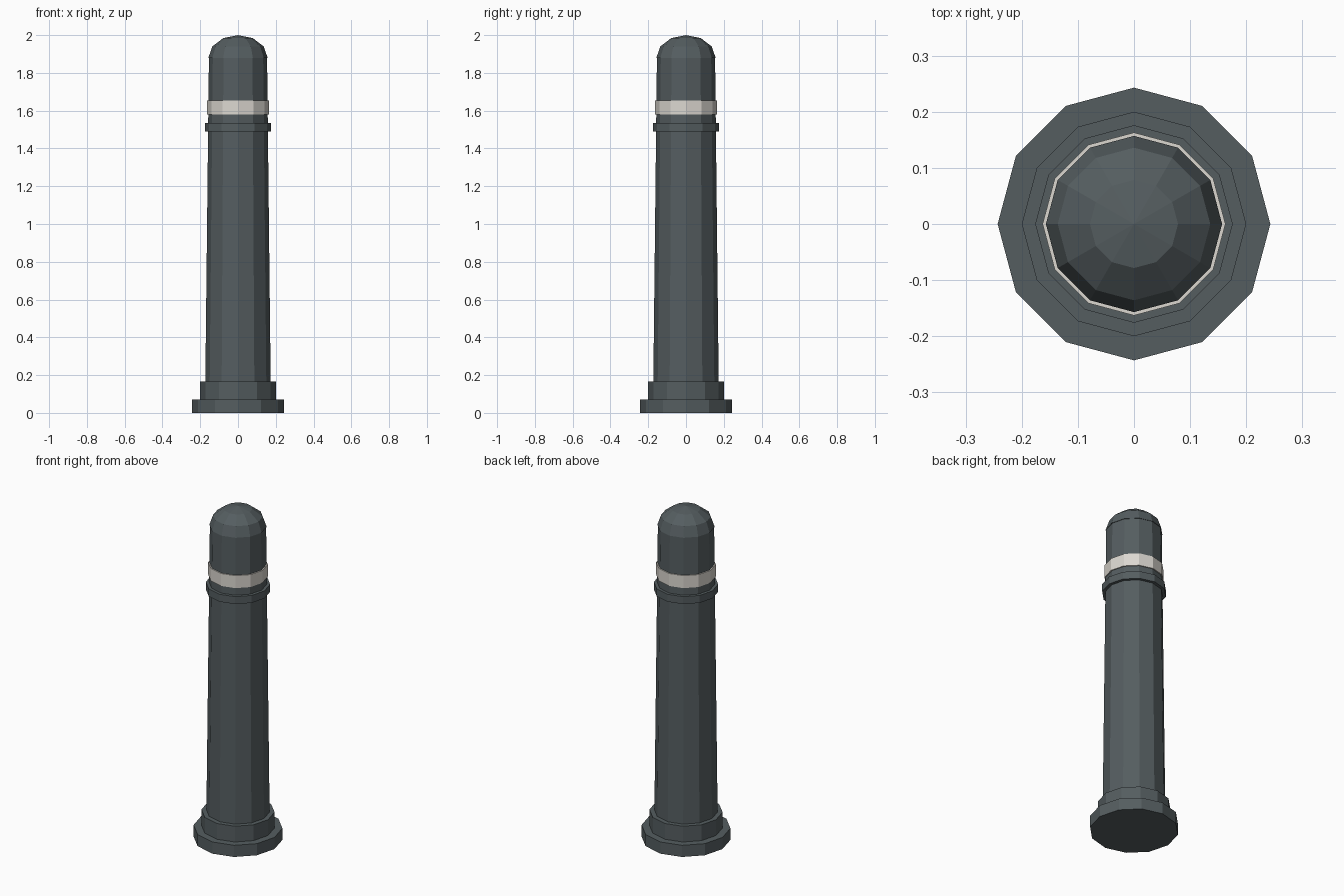
import bpy
import bmesh
from math import cos, sin, pi

SIDES = 12

cube = bpy.data.objects.get("Cube")
if cube:
    bpy.data.objects.remove(cube, do_unlink=True)


def make_material(name, rgb):
    mat = bpy.data.materials.new(name)
    mat.use_nodes = True
    colour = (*rgb, 1.0)
    mat.diffuse_color = colour
    mat.node_tree.nodes["Principled BSDF"].inputs["Base Color"].default_value = colour
    return mat


def lathe(name, profile, mat):
    """Turn (radius, height) points into a closed, faceted solid."""
    bm = bmesh.new()
    rings = []
    for radius, z in profile:
        if radius == 0:
            rings.append([bm.verts.new((0, 0, z))] * SIDES)
        else:
            rings.append([bm.verts.new((radius * cos(2 * pi * i / SIDES),
                                        radius * sin(2 * pi * i / SIDES), z))
                          for i in range(SIDES)])
    for low, high in zip(rings, rings[1:]):
        for i in range(SIDES):
            j = (i + 1) % SIDES
            corners = [low[i], low[j], high[j], high[i]]
            bm.faces.new(list(dict.fromkeys(corners)))
    # Close the open ends
    bm.faces.new(rings[0][::-1])
    if profile[-1][0] > 0:
        bm.faces.new(rings[-1])
    bmesh.ops.recalc_face_normals(bm, faces=bm.faces)
    mesh = bpy.data.meshes.new(name)
    bm.to_mesh(mesh)
    bm.free()
    mesh.materials.append(mat)
    obj = bpy.data.objects.new(name, mesh)
    bpy.context.collection.objects.link(obj)
    return obj


slate = make_material("dark slate metal", (0.09, 0.11, 0.117))
pale = make_material("pale band", (0.71, 0.68, 0.63))

# Stepped foot
lathe("base_plate", [(0.243, 0), (0.243, 0.07)], slate)
lathe("plinth", [(0.2, 0.07), (0.2, 0.165)], slate)

# Tapered post with its raised rings
lathe("shaft", [(0.173, 0.165), (0.154, 1.88)], slate)
lathe("collar", [(0.176, 1.49), (0.176, 1.535)], slate)
lathe("reflective_band", [(0.163, 1.58), (0.163, 1.655)], pale)

# Rounded cap
CAP_RADIUS, CAP_HEIGHT, CAP_STEPS = 0.157, 0.12, 3
dome = [(CAP_RADIUS * cos(pi / 2 * k / CAP_STEPS),
         1.88 + CAP_HEIGHT * sin(pi / 2 * k / CAP_STEPS)) for k in range(CAP_STEPS)]
lathe("domed_cap", dome + [(0, 1.88 + CAP_HEIGHT)], slate)
